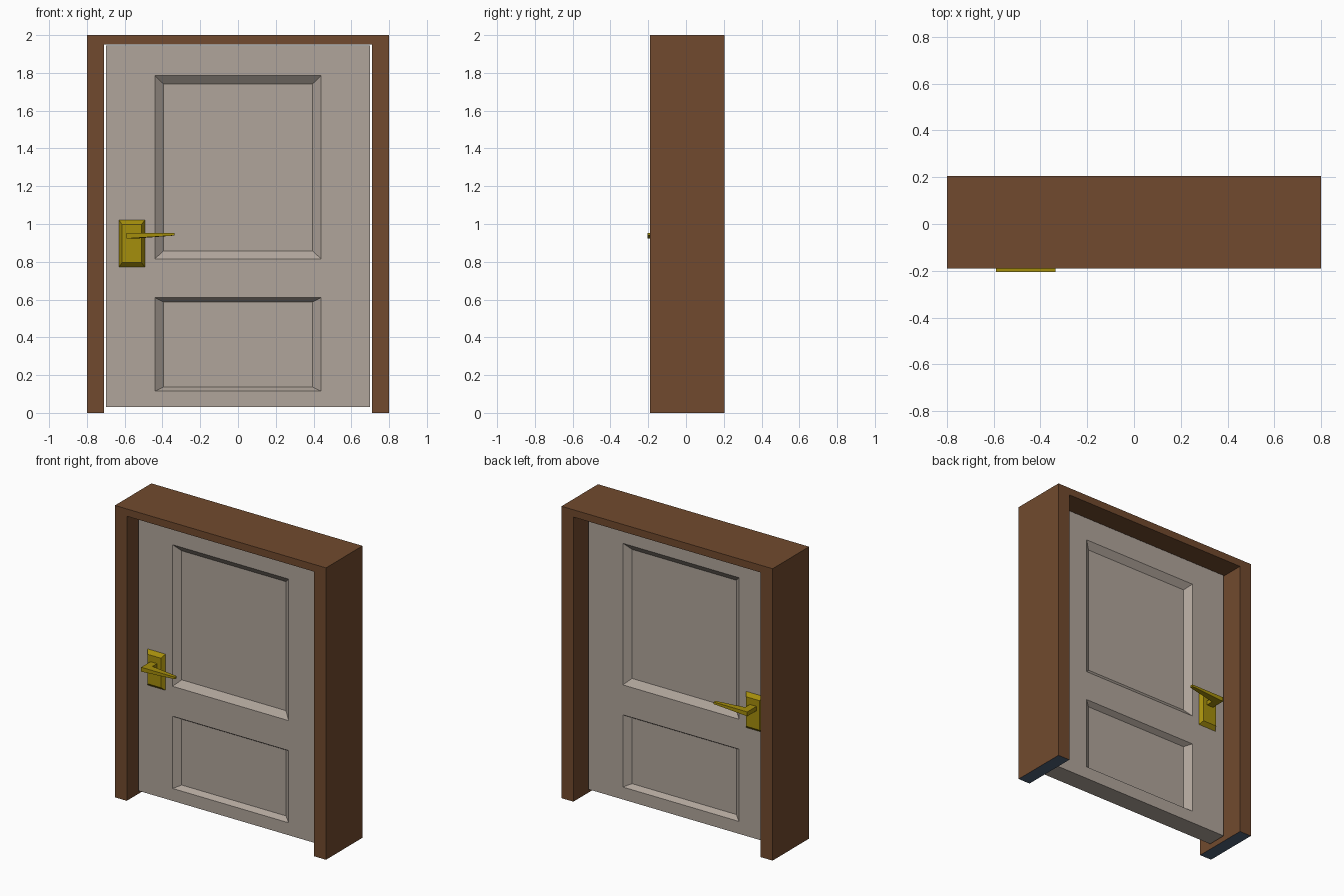
import bpy, bmesh

if "Cube" in bpy.data.objects:
    bpy.data.objects.remove(bpy.data.objects["Cube"])

def srgb(r, g, b):
    f = lambda c: c / 12.92 if c <= 0.04045 else ((c + 0.055) / 1.055) ** 2.4
    return (f(r / 255), f(g / 255), f(b / 255), 1)

def material(name, rgb):
    m = bpy.data.materials.new(name)
    m.diffuse_color = srgb(*rgb)
    m.use_nodes = True
    m.node_tree.nodes["Principled BSDF"].inputs["Base Color"].default_value = m.diffuse_color
    return m

BROWN = material("brown wood", (113, 74, 46))
GREY = material("warm grey paint", (176, 165, 155))
GOLD = material("brass", (165, 142, 12))
SLATE = material("slate blue", (80, 98, 120))

def finish(bm, name, *mats):
    bmesh.ops.remove_doubles(bm, verts=bm.verts, dist=1e-5)
    bmesh.ops.recalc_face_normals(bm, faces=bm.faces)
    me = bpy.data.meshes.new(name)
    for m in mats:
        me.materials.append(m)
    bm.normal_update()
    if len(mats) > 1:  # downward faces on the floor take the second colour
        for f in bm.faces:
            if f.normal.z < -0.9 and f.calc_center_median().z < 0.01:
                f.material_index = 1
    bm.to_mesh(me)
    bm.free()
    ob = bpy.data.objects.new(name, me)
    bpy.context.collection.objects.link(ob)
    return ob

def face(bm, pts):
    return bm.faces.new([bm.verts.new(p) for p in pts])

def rect(x0, x1, z0, z1, y):
    return [(x0, y, z0), (x1, y, z0), (x1, y, z1), (x0, y, z1)]

def bridge(bm, a, b):
    for i in range(len(a)):
        j = (i + 1) % len(a)
        face(bm, [a[i], a[j], b[j], b[i]])

FRONT, BACK = -0.08, 0.055      # door faces
MID = (FRONT + BACK) / 2

# Door frame: U profile extruded in depth
bm = bmesh.new()
u = [(-.8, 0), (-.71, 0), (-.71, 1.95), (.71, 1.95), (.71, 0), (.8, 0), (.8, 2), (-.8, 2)]
a = [(x, -0.19, z) for x, z in u]
b = [(x, 0.205, z) for x, z in u]
face(bm, a)
face(bm, b)
bridge(bm, a, b)
finish(bm, "door_frame", BROWN, SLATE)

# Door leaf with two recessed panels on each side
bm = bmesh.new()
xs = [-.70, -.44, .44, .70]
zs = [.03, .115, .61, .815, 1.785, 1.945]
inset_z = {1: 0.022, 3: 0.043}
for y, s in ((FRONT, 1), (BACK, -1)):
    for i in range(3):
        for k in range(5):
            outer = rect(xs[i], xs[i + 1], zs[k], zs[k + 1], y)
            if i == 1 and k in inset_z:
                d = inset_z[k]
                inner = rect(xs[i] + .045, xs[i + 1] - .045, zs[k] + d, zs[k + 1] - d, y + s * 0.035)
                bridge(bm, outer, inner)
                face(bm, inner)
            else:
                face(bm, outer)
rim = [(x, zs[0]) for x in xs] + [(xs[-1], z) for z in zs[1:]] \
    + [(x, zs[-1]) for x in xs[-2::-1]] + [(xs[0], z) for z in zs[-2:0:-1]]
bridge(bm, [(x, FRONT, z) for x, z in rim], [(x, BACK, z) for x, z in rim])
finish(bm, "door_leaf", GREY)

# Handles: bevelled plate and tapered L-shaped lever, mirrored to the back
lever = [(-.59, -.205), (-.335, -.205), (-.335, -.185), (-.54, -.155), (-.54, -.09), (-.59, -.09)]
for side, m in (("front", lambda y: y), ("back", lambda y: 2 * MID - y)):
    bm = bmesh.new()
    base = rect(-.63, -.493, .773, 1.021, m(FRONT))
    top = rect(-.614, -.511, .796, .998, m(FRONT - 0.025))
    face(bm, base)
    face(bm, top)
    bridge(bm, base, top)
    finish(bm, side + "_handle_plate", GOLD)

    bm = bmesh.new()
    lo = [(x, m(y), .923 if x < -.5 else .939) for x, y in lever]
    hi = [(x, m(y), .953) for x, y in lever]
    bridge(bm, lo, hi)
    for ring in (lo, hi):   # stem and lever arm halves stay planar
        corner = (-.59, ring[3][1], ring[0][2])
        face(bm, [ring[0], ring[1], ring[2], ring[3]])
        face(bm, [ring[0], ring[3], ring[4], ring[5]])
    finish(bm, side + "_handle_lever", GOLD)
